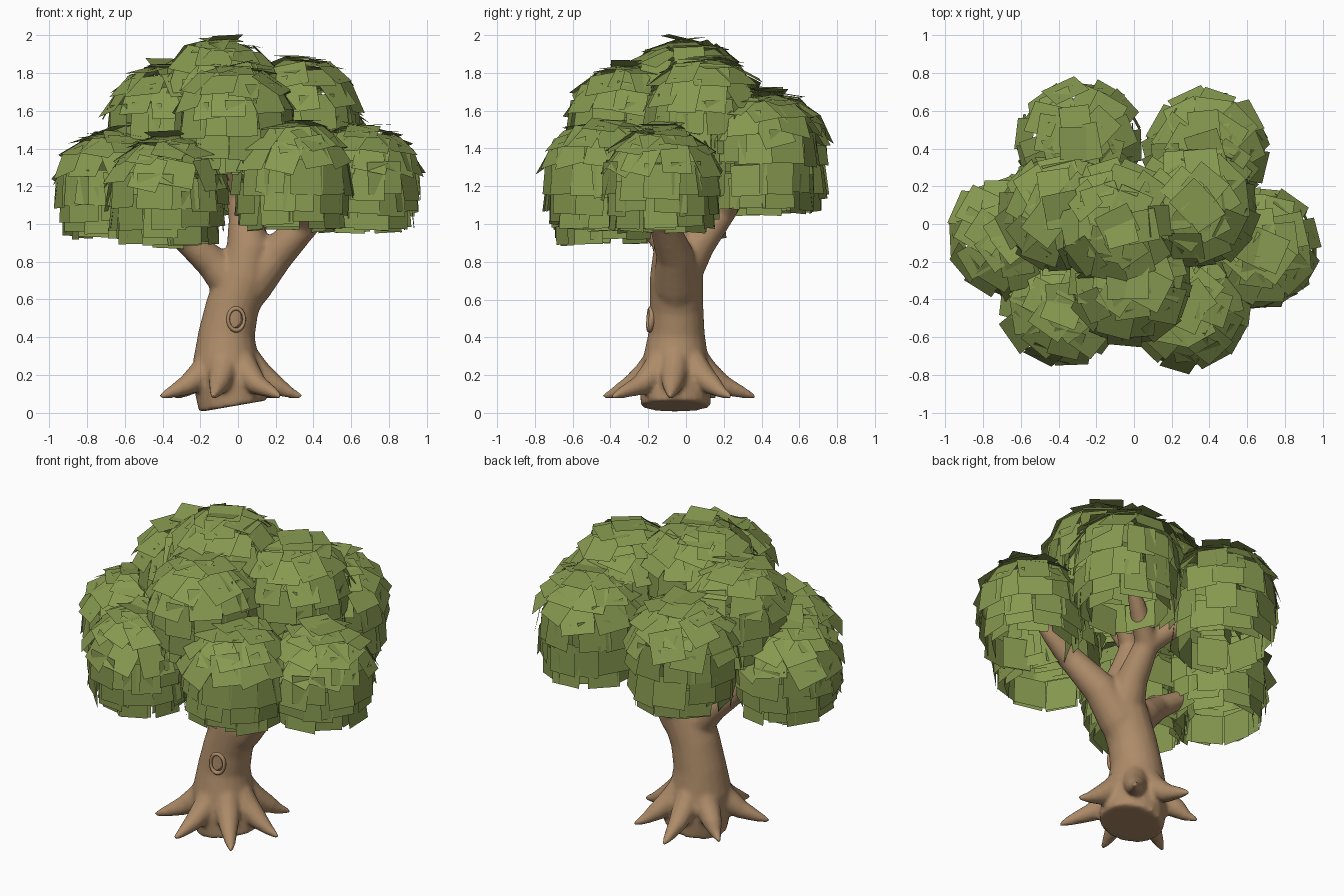
import bpy, bmesh, math, random
from mathutils import Vector, Matrix

if "Cube" in bpy.data.objects:
    bpy.data.objects.remove(bpy.data.objects["Cube"])

random.seed(4)


def material(name, rgb):
    m = bpy.data.materials.new(name)
    m.diffuse_color = (*rgb, 1)
    m.use_nodes = True
    m.node_tree.nodes["Principled BSDF"].inputs["Base Color"].default_value = m.diffuse_color
    return m


bark = material("bark", (0.42, 0.26, 0.14))
leaf = material("leaf", (0.24, 0.32, 0.08))


def finish(bm, name, mat):
    me = bpy.data.meshes.new(name)
    bm.to_mesh(me)
    bm.free()
    me.materials.append(mat)
    ob = bpy.data.objects.new(name, me)
    bpy.context.collection.objects.link(ob)
    return ob


def tube(bm, pts, sides=14):
    """Closed tapering tube through (x, y, z, radius) points."""
    ps = [Vector(p[:3]) for p in pts]
    axis = (ps[-1] - ps[0]).normalized()
    ref = Vector((0, 1, 0)) if abs(axis.y) < 0.6 else Vector((1, 0, 0))
    rings = []
    for i, p in enumerate(ps):
        d = (ps[min(i + 1, len(ps) - 1)] - ps[max(i - 1, 0)]).normalized()
        u = ref.cross(d).normalized()
        v = d.cross(u)
        r = pts[i][3]
        rings.append([bm.verts.new(p + r * (u * math.cos(a) + v * math.sin(a)))
                      for a in (2 * math.pi * k / sides for k in range(sides))])
    for a, b in zip(rings, rings[1:]):
        for k in range(sides):
            n = (k + 1) % sides
            bm.faces.new((a[k], a[n], b[n], b[k]))
    bm.faces.new(rings[0][::-1])
    bm.faces.new(rings[-1])


# Foliage clumps: x, y, top z, radius, extra drop of the skirt
clumps = {
    "front_left": (-0.37, -0.42, 1.49, 0.32, 0),
    "far_left": (-0.66, -0.07, 1.51, 0.31, 0),
    "front_right": (0.29, -0.44, 1.57, 0.32, 0),
    "far_right": (0.66, -0.13, 1.54, 0.31, 0),
    "upper_front": (-0.02, -0.31, 1.86, 0.32, 0),
    "crown": (-0.09, 0.0, 2.00, 0.33, 0),
    "upper_left": (-0.38, 0.07, 1.86, 0.32, 0),
    "upper_right": (0.33, 0.10, 1.90, 0.32, 0),
    "back_left": (-0.29, 0.43, 1.72, 0.33, 0.05),
    "back_right": (0.38, 0.39, 1.72, 0.32, 0.05),
}

# Trunk, limbs and roots, fused into one smooth body
bm = bmesh.new()
tube(bm, [(-0.025, -0.055, 0.035, 0.185), (-0.045, -0.055, 0.15, 0.19),
          (-0.065, -0.055, 0.28, 0.175), (-0.06, -0.05, 0.42, 0.150),
          (-0.03, -0.05, 0.56, 0.142), (0.03, -0.05, 0.72, 0.142),
          (0.06, -0.05, 0.88, 0.12), (0.03, -0.03, 1.05, 0.08), (0.0, -0.02, 1.2, 0.06)], 20)
limbs = [
    ([(-0.01, -0.05, 0.56, 0.10), (-0.02, -0.05, 0.67, 0.115), (-0.14, -0.07, 0.80, 0.09),
      (-0.28, -0.12, 0.92, 0.07)], ["front_left", "far_left"]),
    ([(0.0, -0.05, 0.55, 0.09), (0.06, -0.05, 0.68, 0.125), (0.20, -0.06, 0.84, 0.10),
      (0.36, -0.12, 1.0, 0.075)], ["front_right", "far_right"]),
    ([(0.03, -0.05, 0.62, 0.09), (0.05, -0.03, 0.75, 0.12), (0.07, 0.07, 0.90, 0.09),
      (0.07, 0.2, 1.07, 0.07)], ["back_left", "back_right"]),
    ([(0.06, -0.05, 0.85, 0.11), (0.03, -0.03, 1.02, 0.08), (0.0, -0.02, 1.16, 0.065)],
     ["upper_front", "crown", "upper_left", "upper_right"]),
]
for path, ends in limbs:
    tube(bm, path)
    x, y, z, r = path[-1]
    for e in ends:
        cx, cy, top = clumps[e][:3]
        tip = Vector((cx, cy, top - 0.33))
        mid = Vector((x, y, z)).lerp(tip, 0.5)
        tube(bm, [path[-1], (*mid, r * 0.7), (*tip, 0.018)])
# Roots: compass angle and reach
for deg, reach in ((50, 0.38), (97, 0.42), (145, 0.36), (207, 0.41),
                   (258, 0.40), (309, 0.44), (355, 0.39)):
    c, s = math.cos(math.radians(deg)), math.sin(math.radians(deg))
    tube(bm, [(-0.05 + c * d, -0.05 + s * d, z, r) for d, z, r in
              ((0.08, 0.31, 0.075), (0.16, 0.205, 0.075), (0.25, 0.145, 0.055),
               (reach - 0.06, 0.105, 0.031), (reach, 0.085, 0.012))], 10)
trunk = finish(bm, "trunk_with_branches_and_roots", bark)
rm = trunk.modifiers.new("fuse", "REMESH")
rm.mode = "VOXEL"
rm.voxel_size = 0.013
rm.use_smooth_shade = True
sm = trunk.modifiers.new("soften", "SMOOTH")
sm.factor = 0.5
sm.iterations = 8

# Knot: oval rim with a sunken centre
bm = bmesh.new()
N, M = 24, 8
grid = []
for i in range(N):
    a = 2 * math.pi * i / N
    ring = []
    for j in range(M):
        b = 2 * math.pi * j / M
        q = 1 + 0.22 * math.cos(b)
        ring.append(bm.verts.new((0.043 * q * math.cos(a), 0.016 * math.sin(b),
                                  0.058 * q * math.sin(a))))
    grid.append(ring)
for i in range(N):
    for j in range(M):
        p, q = grid[i], grid[(i + 1) % N]
        bm.faces.new((p[j], p[(j + 1) % M], q[(j + 1) % M], q[j]))
centre = bm.verts.new((0, 0.012, 0))
for i in range(N):
    bm.faces.new((grid[i][M // 2], grid[(i + 1) % N][M // 2], centre))
bmesh.ops.recalc_face_normals(bm, faces=bm.faces[:])
for f in bm.faces:
    f.smooth = True
knot = finish(bm, "trunk_knot", bark)
knot.location = (-0.01, -0.188, 0.495)
knot.rotation_euler = (math.radians(-4), 0, math.radians(8))

# Leaf cards in shingled rows: polar angle, drop below centre, radius factor, count
rows = [(4, 0, 0.98, 2), (24, 0, 0.95, 6), (46, 0, 0.97, 10), (68, 0, 0.97, 11),
        (86, 0.02, 0.96, 12), (90, 0.10, 0.92, 11), (90, 0.17, 0.85, 10), (90, 0.19, 0.70, 7)]
for name, (cx, cy, top, R, extra) in clumps.items():
    bm = bmesh.new()
    for polar, drop, k, count in rows:
        hanging = polar > 80
        start = random.uniform(0, 6.28)
        for i in range(count):
            az = start + 2 * math.pi * i / count + random.uniform(-0.14, 0.14)
            th = math.radians(polar + random.uniform(-5, 5) * (polar < 80))
            rad = R * 0.98 * k * random.uniform(0.96, 1.03)
            n = Vector((math.cos(az) * math.sin(th), math.sin(az) * math.sin(th), math.cos(th)))
            low = (drop + extra) if drop > 0.05 else drop
            pos = n * rad - Vector((0, 0, low + random.uniform(-0.02, 0.02) * hanging))
            side = Vector((-math.sin(az), math.cos(az), 0))
            # lower edge of every card lifts outward a little
            lift = random.uniform(-8, 2) if hanging else random.uniform(-20, -3)
            tilt = Matrix.Rotation(math.radians(lift), 3, side)
            s = 0.06 if hanging else 0.35
            spin = Matrix.Rotation(random.uniform(-s, s), 3, n)
            u = tilt @ spin @ side
            v = tilt @ spin @ n.cross(side)
            w, h = random.uniform(0.08, 0.10), random.uniform(0.08, 0.098)
            base = Vector((cx, cy, top - R)) + pos
            bm.faces.new([bm.verts.new(base + u * a * w + v * b * h)
                          for a, b in ((-1, -1), (1, -1), (1, 1), (-1, 1))])
    finish(bm, "foliage_" + name, leaf)
